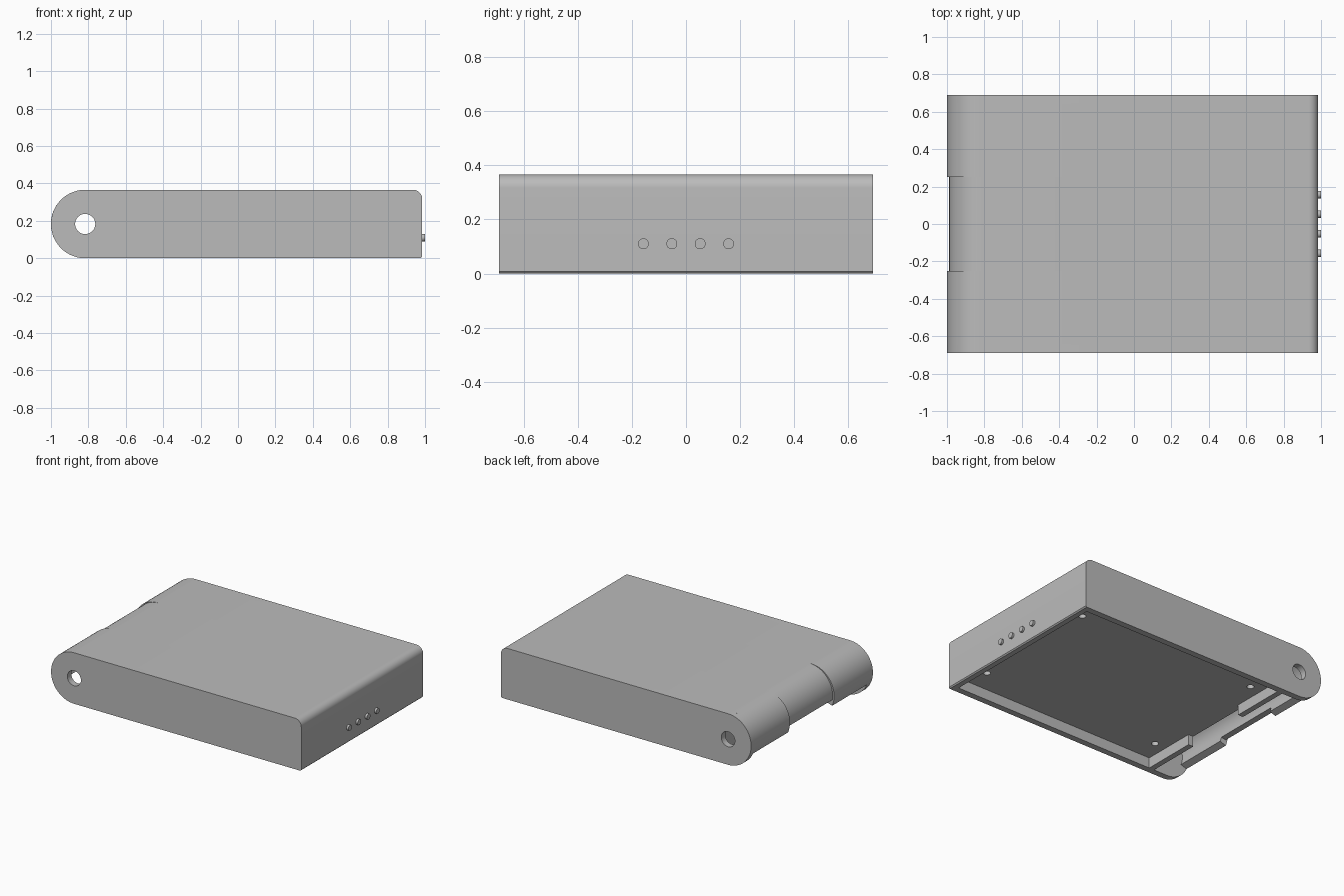
import bpy, bmesh
from math import sin, cos, radians, pi
from mathutils import Matrix

cube = bpy.data.objects.get("Cube")
if cube:
    bpy.data.objects.remove(cube, do_unlink=True)

grey = bpy.data.materials.new("plain grey")
grey.use_nodes = True
colour = (0.5, 0.5, 0.5, 1)
grey.diffuse_color = colour
grey.node_tree.nodes["Principled BSDF"].inputs["Base Color"].default_value = colour

# Main sizes
R = 0.183            # radius of the hinge end
TOP = 2 * R
PIVOT = -1 + R
END = 0.985          # flat end
HALF = 0.69          # half width
WALL = 0.045
INNER = HALF - WALL
NOTCH = 0.25         # half width of the hinge notch
FLOOR = 0.075        # recess depth under the body


def arc(cx, cz, r, start, stop, steps):
    return [(cx + r * cos(radians(start + (stop - start) * i / steps)),
             cz + r * sin(radians(start + (stop - start) * i / steps)))
            for i in range(steps + 1)]


def finish(name, bm):
    bmesh.ops.recalc_face_normals(bm, faces=bm.faces)
    mesh = bpy.data.meshes.new(name)
    bm.to_mesh(mesh)
    bm.free()
    mesh.materials.append(grey)
    obj = bpy.data.objects.new(name, mesh)
    bpy.context.collection.objects.link(obj)
    return obj


def extrude(name, profile, y0, y1):
    bm = bmesh.new()
    face = bm.faces.new([bm.verts.new((x, y0, z)) for x, z in profile])
    made = bmesh.ops.extrude_face_region(bm, geom=[face])["geom"]
    verts = [v for v in made if isinstance(v, bmesh.types.BMVert)]
    bmesh.ops.translate(bm, verts=verts, vec=(0, y1 - y0, 0))
    return finish(name, bm)


def cylinder(name, r, length, centre, axis, sides=32):
    bm = bmesh.new()
    turn = {"x": Matrix.Rotation(pi / 2, 4, "Y"), "y": Matrix.Rotation(pi / 2, 4, "X"),
            "z": Matrix.Identity(4)}[axis]
    bmesh.ops.create_cone(bm, cap_ends=True, segments=sides, radius1=r, radius2=r,
                          depth=length, matrix=Matrix.Translation(centre) @ turn)
    return finish(name, bm)


def select_only(obj):
    bpy.ops.object.select_all(action="DESELECT")
    obj.select_set(True)
    bpy.context.view_layer.objects.active = obj


def cut(obj, cutter):
    select_only(obj)
    mod = obj.modifiers.new("hole", "BOOLEAN")
    mod.operation, mod.solver, mod.object = "DIFFERENCE", "EXACT", cutter
    bpy.ops.object.modifier_apply(modifier=mod.name)
    bpy.data.objects.remove(cutter, do_unlink=True)


def smooth(obj):
    select_only(obj)
    bpy.ops.object.shade_smooth_by_angle(angle=radians(30))


fillet = arc(END - 0.05, TOP - 0.05, 0.05, 90, 0, 10)


# Side plates with the pivot hole
for side, name in ((-1, "front_side_plate"), (1, "back_side_plate")):
    profile = arc(PIVOT, R, R, 270, 90, 40) + fillet + [(END, 0.008), (END - 0.008, 0)]
    plate = extrude(name, profile, side * INNER, side * HALF)
    cut(plate, cylinder("pivot_cutter", 0.054, 0.2, (PIVOT, side * HALF, R), "y"))
    smooth(plate)


# Body between the plates: roof curling over the hinge, recessed underside, end wall
def body_section(shift, curl, lip):
    outer = arc(PIVOT + shift, R, R, curl, 90, 32)
    inner = arc(PIVOT + 0.01, R, R - 0.04, 90, curl, 32)
    end_wall = [(END, 0.008), (END - 0.008, 0), (END - WALL, 0), (END - WALL, FLOOR)]
    foot = [(-0.67, FLOOR), (-0.67, 0), (-0.71, 0)] if lip else [(-0.71, FLOOR)]
    return outer + fillet + end_wall + foot + [(-0.71, TOP - 0.04)] + inner


sections = (("front_body", -INNER, -NOTCH, 0, 204, True),
            ("middle_body", -NOTCH, NOTCH, 0.012, 190, False),
            ("back_body", NOTCH, INNER, 0, 204, True))
for name, y0, y1, shift, curl, lip in sections:
    body = extrude(name, body_section(shift, curl, lip), y0, y1)
    if lip:
        # Screw holes in the underside
        for x in (-0.58, 0.84):
            y = 0.48 if y0 > 0 else -0.48
            cut(body, cylinder("screw_cutter", 0.024, 0.2, (x, y, FLOOR), "z", 24))
    smooth(body)

# Row of small buttons on the flat end
for i in range(4):
    button = cylinder(f"button_{i + 1}", 0.02, 0.03, (END, (i - 1.5) * 0.105, 0.11), "x")
    smooth(button)
